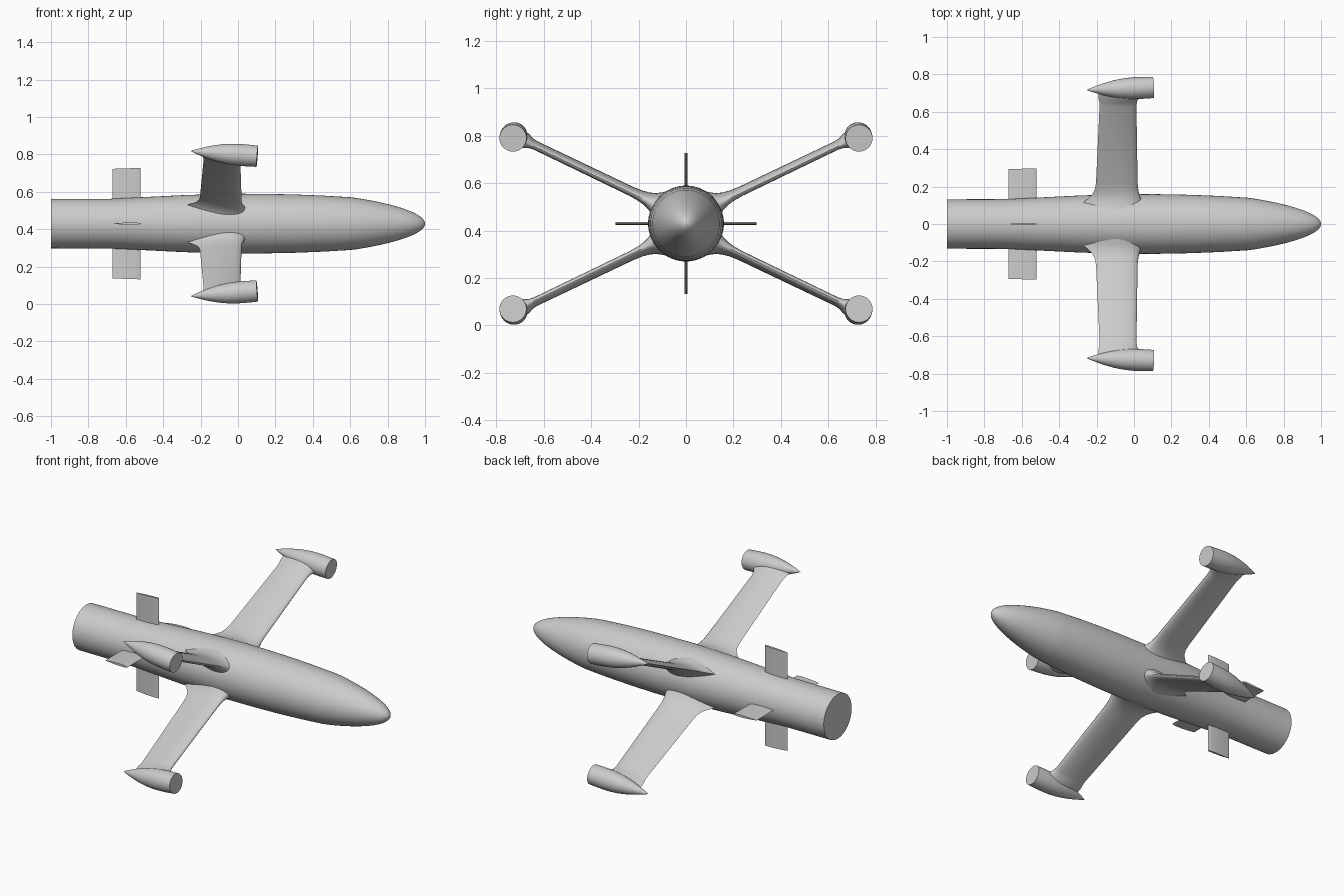
import bpy
import bmesh
import math
from mathutils import Vector

cube = bpy.data.objects.get("Cube")
if cube:
    bpy.data.objects.remove(cube, do_unlink=True)

AXIS_Z = 0.43
INCIDENCE = 0.086  # nose-down slope of wings and pods

grey = bpy.data.materials.new("light grey")
grey.use_nodes = True
COLOUR = (0.6, 0.6, 0.6, 1)
grey.diffuse_color = COLOUR
grey.node_tree.nodes["Principled BSDF"].inputs["Base Color"].default_value = COLOUR


def loft(name, rings):
    """Skin closed rings of points, cap both ends and shade smoothly."""
    bm = bmesh.new()
    loops = [[bm.verts.new(p) for p in ring] for ring in rings]
    n = len(loops[0])
    for a, b in zip(loops, loops[1:]):
        for i in range(n):
            j = (i + 1) % n
            bm.faces.new((a[i], a[j], b[j], b[i]))
    bm.faces.new(loops[0])
    bm.faces.new(loops[-1])
    bmesh.ops.remove_doubles(bm, verts=bm.verts, dist=0.00005)
    bmesh.ops.recalc_face_normals(bm, faces=bm.faces)
    mesh = bpy.data.meshes.new(name)
    bm.to_mesh(mesh)
    bm.free()
    mesh.materials.append(grey)
    obj = bpy.data.objects.new(name, mesh)
    bpy.context.collection.objects.link(obj)
    bpy.ops.object.select_all(action='DESELECT')
    bpy.context.view_layer.objects.active = obj
    obj.select_set(True)
    bpy.ops.object.shade_smooth_by_angle(angle=math.radians(35))
    return obj


def circle(x, r, steps):
    angles = [2 * math.pi * i / steps for i in range(steps)]
    return [(x, r * math.cos(a), r * math.sin(a)) for a in angles]


def airfoil(front, back, half, steps=16):
    """Closed (x, thickness) outline with round leading and sharp trailing edge."""
    pts = []
    for i in range(2 * steps):
        a = math.pi * i / steps
        u = (1 - math.cos(a)) / 2
        h = 2.6 * half * math.sqrt(u) * (1 - u)
        pts.append((front + (back - front) * u, h if a < math.pi else -h))
    return pts


# Fuselage: straight tail tube, swelling middle, rounded nose
profile = [(-1, .132), (-.68, .133), (-.5, .142), (-.3, .152), (-.15, .157),
           (0, .16), (.15, .159), (.3, .156), (.45, .15), (.6, .141)]
for i in range(1, 25):
    t = math.sin(math.pi / 2 * i / 24)
    profile.append((.6 + .4 * t, max(.0005, .141 * math.sqrt(max(0, 1 - t ** 1.15)))))
body = loft("fuselage", [circle(x, r, 64) for x, r in profile])
body.location.z = AXIS_Z

# Wing stations: span, leading edge, trailing edge, half thickness (flared ends)
stations = [(.10, .06, -.31, .085), (.145, .042, -.27, .05), (.165, .033, -.245, .037),
            (.19, .026, -.222, .028), (.22, .021, -.208, .022), (.26, .019, -.203, .019),
            (.71, .013, -.184, .018), (.735, .018, -.185, .022),
            (.755, .03, -.19, .032), (.79, .035, -.19, .036)]
# Pod outline: x and radius, flat front to pointed tail
pod_profile = [(.103, .057), (.05, .0585), (0, .0585), (-.04, .056), (-.08, .051),
               (-.12, .043), (-.16, .033), (-.2, .02), (-.23, .01), (-.252, .0005)]

for sy, side in ((1, "back"), (-1, "front")):
    for sz, level in ((1, "upper"), (-1, "lower")):
        span = Vector((0, sy, .48 * sz)).normalized()
        normal = Vector((0, -.48 * sy, sz)).normalized()
        root = Vector((0, 0, AXIS_Z + .01 * sz))

        def place(x, s, n):
            lift = n - (x - .1) * INCIDENCE
            return Vector((x, 0, 0)) + root + span * s + normal * lift

        loft(f"{level}_{side}_wing",
             [[place(x, s, h) for x, h in airfoil(le, te, half)]
              for s, le, te, half in stations])
        tip = .73 * math.sqrt(1 + .48 ** 2)
        loft(f"{level}_{side}_pod",
             [[place(x + c * INCIDENCE, tip + b, c) for _, b, c in circle(x, r, 40)]
              for x, r in pod_profile])

# Four tail fins in a cross
for k, name in enumerate(("back", "upper", "front", "lower")):
    fin = loft(f"{name}_tail_fin",
               [[(x, s - .005 * (-.52 - x) / .15 * (s > .2), h)
                 for x, h in airfoil(-.52, -.67, .0065)]
                for s in (.1, .298)])
    fin.location.z = AXIS_Z
    fin.rotation_euler.x = k * math.pi / 2
